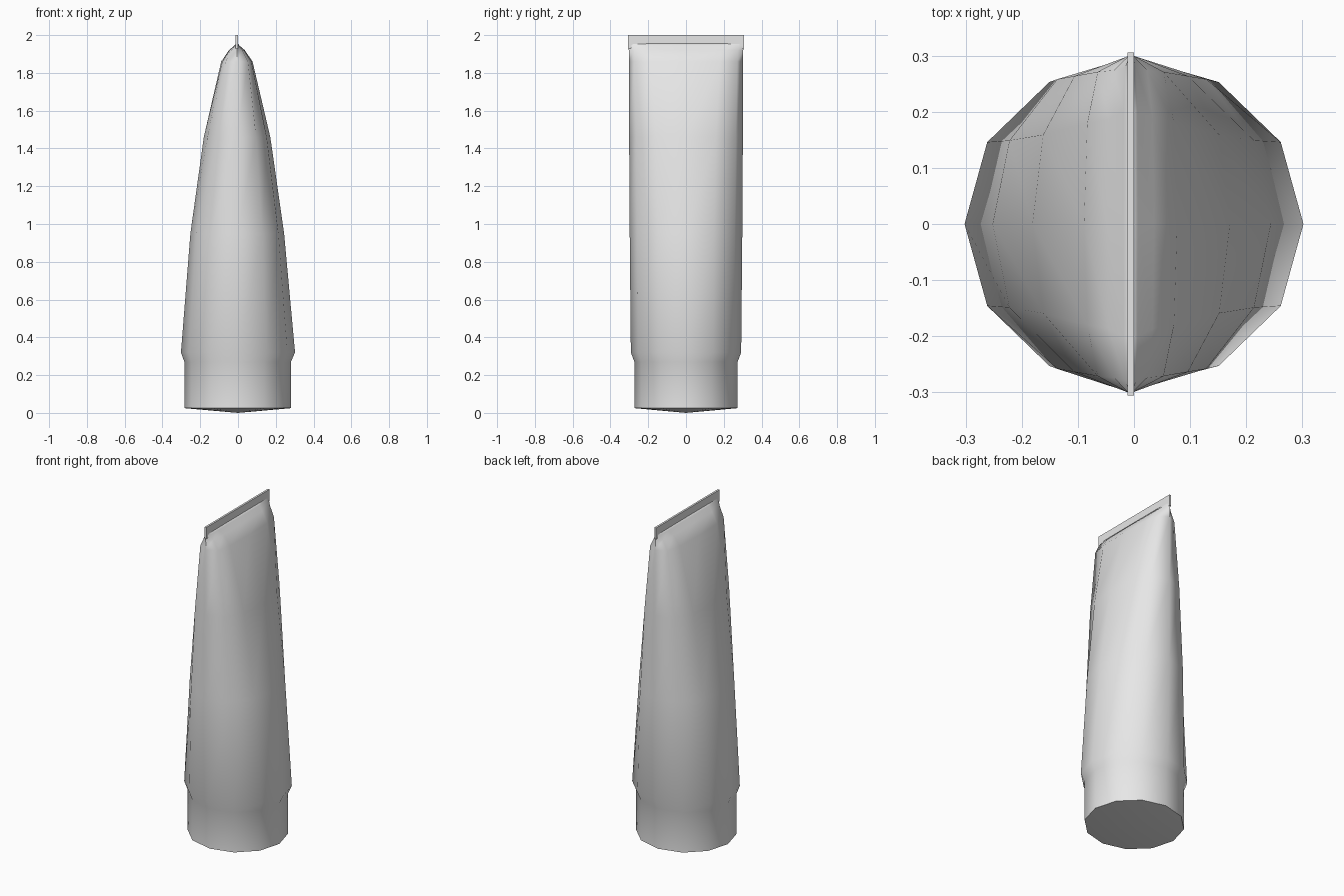
import bpy, bmesh, math

old = bpy.data.objects.get("Cube")
if old:
    bpy.data.objects.remove(old, do_unlink=True)

grey = bpy.data.materials.new("light grey")
grey.use_nodes = True
grey.diffuse_color = (0.8, 0.8, 0.8, 1)
grey.node_tree.nodes["Principled BSDF"].inputs["Base Color"].default_value = (0.8, 0.8, 0.8, 1)

SIDES = 12
SEAM_X = -0.006


def squash(value, power):
    return 0 if abs(value) < 1e-6 else math.copysign(abs(value) ** power, value)


def loft(name, rings, tip=None):
    """Skin rings of (z, centre x, half width, half depth, x power, y power)."""
    bm = bmesh.new()
    loops = []
    for z, cx, w, d, p, q in rings:
        angles = [math.tau * k / SIDES for k in range(SIDES)]
        loops.append([bm.verts.new((cx + w * squash(math.cos(a), p),
                                    d * squash(math.sin(a), q), z)) for a in angles])
    for low, high in zip(loops, loops[1:]):
        for k in range(SIDES):
            n = (k + 1) % SIDES
            bm.faces.new((low[k], low[n], high[n], high[k]))
    if tip:
        centre = bm.verts.new(tip)
        for k in range(SIDES):
            bm.faces.new((loops[0][(k + 1) % SIDES], loops[0][k], centre))
    else:
        bm.faces.new(list(reversed(loops[0])))
    bm.faces.new(loops[-1])
    return finish(name, bm)


def finish(name, bm):
    bmesh.ops.recalc_face_normals(bm, faces=bm.faces)
    mesh = bpy.data.meshes.new(name)
    bm.to_mesh(mesh)
    bm.free()
    mesh.materials.append(grey)
    ob = bpy.data.objects.new(name, mesh)
    bpy.context.collection.objects.link(ob)
    bpy.ops.object.select_all(action="DESELECT")
    ob.select_set(True)
    bpy.context.view_layer.objects.active = ob
    bpy.ops.object.shade_smooth_by_angle(angle=math.radians(60))
    return ob


# Cap and tube in one skin: round at the base, flattening towards the seam
loft("tube_body", [
    (0.025, -0.002, 0.282, 0.273, 1, 1),
    (0.27, -0.002, 0.282, 0.273, 1, 1),
    (0.32, 0, 0.302, 0.292, 1, 1),
    (0.95, -0.004, 0.248, 0.298, 0.9, 1),
    (1.46, -0.005, 0.176, 0.301, 0.8, 0.92),
    (1.86, SEAM_X, 0.083, 0.302, 0.5, 0.75),
    (1.92, SEAM_X, 0.042, 0.303, 0.5, 0.7),
    (1.945, SEAM_X, 0.013, 0.305, 0.4, 0.6),
    (1.955, SEAM_X, 0.006, 0.305, 0.3, 0.6),
], tip=(0, 0, 0))

# Thin crimped seam along the top
bm = bmesh.new()
bmesh.ops.create_cube(bm, size=1)
bmesh.ops.scale(bm, vec=(0.012, 0.612, 0.07), verts=bm.verts)
bmesh.ops.translate(bm, vec=(SEAM_X, 0, 1.965), verts=bm.verts)
finish("crimped_seam", bm)
